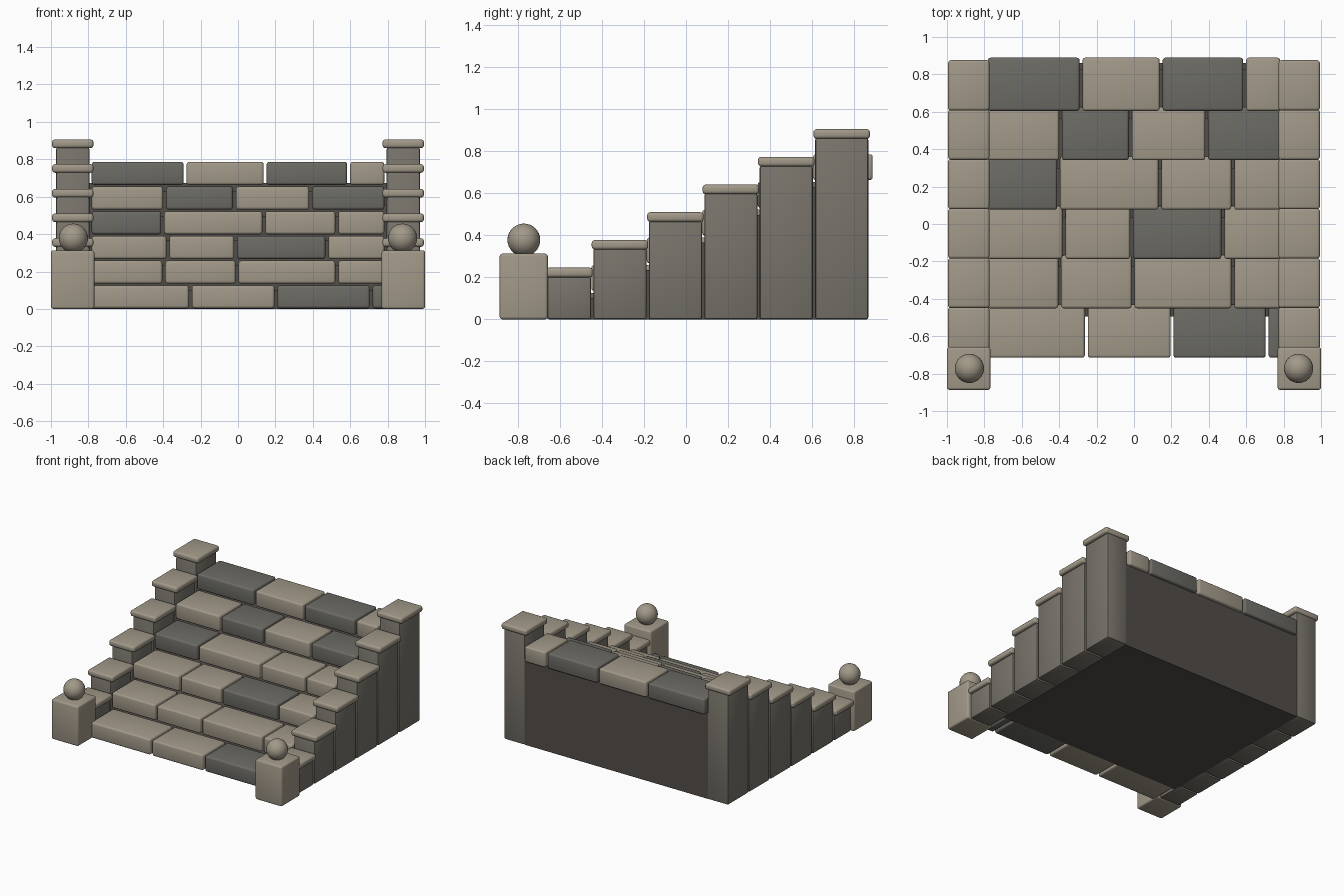
import bpy, bmesh, math

if "Cube" in bpy.data.objects:
    bpy.data.objects.remove(bpy.data.objects["Cube"])


def material(name, rgb):
    m = bpy.data.materials.new(name)
    m.diffuse_color = (*rgb, 1)
    m.use_nodes = True
    m.node_tree.nodes["Principled BSDF"].inputs["Base Color"].default_value = m.diffuse_color
    return m


LIGHT = material("light sandstone", (0.36, 0.32, 0.25))
DARK = material("dark grey stone", (0.15, 0.147, 0.13))
WALL = material("wall stone", (0.19, 0.175, 0.148))
CORE = material("dark core", (0.085, 0.074, 0.066))


def smooth(ob):
    bpy.ops.object.select_all(action='DESELECT')
    bpy.context.view_layer.objects.active = ob
    ob.select_set(True)
    bpy.ops.object.shade_smooth_by_angle(angle=math.radians(40))


def block(name, xs, ys, zs, mat, bevel=0.014, segments=3):
    """Rounded stone block filling the given ranges."""
    bm = bmesh.new()
    bmesh.ops.create_cube(bm, size=1)
    for v in bm.verts:
        v.co = [r[0] if c < 0 else r[1] for c, r in zip(v.co, (xs, ys, zs))]
    bmesh.ops.bevel(bm, geom=bm.edges[:], offset=bevel, segments=segments,
                    profile=0.5, affect='EDGES')
    me = bpy.data.meshes.new(name)
    bm.to_mesh(me)
    bm.free()
    me.materials.append(mat)
    ob = bpy.data.objects.new(name, me)
    bpy.context.collection.objects.link(ob)
    smooth(ob)
    return ob


PITCH = 0.264
FRONT = -0.715
RISE = 0.132

# Step stones: joint positions across each row, and which stones are dark
rows = [
    ((-0.255, 0.203, 0.712), (2, 3)),
    ((-0.397, -0.005, 0.528), ()),
    ((-0.375, -0.013, 0.475), (2,)),
    ((-0.403, 0.138, 0.528), (0,)),
    ((-0.393, -0.02, 0.388), (1, 3)),
    ((-0.283, 0.145, 0.592), (0, 2)),
]
for i, (joints, dark) in enumerate(rows):
    y = FRONT + i * PITCH
    edges = (-0.79, *joints, 0.79)
    for k in range(4):
        block(f"step_{i + 1}_stone_{k + 1}",
              (edges[k] + 0.008, edges[k + 1] - 0.008), (y, y + 0.284),
              (i * RISE + 0.003, i * RISE + 0.126),
              DARK if k in dark else LIGHT)

# Stepped core beneath the stones
back = 0.862
profile = [(back, 0)]
profile.append((FRONT + 0.22, 0))
for i in range(5):
    y, z = FRONT + i * PITCH + 0.22, (i + 1) * RISE - 0.03
    profile += [(y, z), (y + PITCH, z)]
profile += [(FRONT + 5 * PITCH + 0.22, 0.672), (back, 0.672)]
bm = bmesh.new()
face = bm.faces.new([bm.verts.new((-0.8, y, z)) for y, z in profile])
ext = bmesh.ops.extrude_face_region(bm, geom=[face])
bmesh.ops.translate(bm, vec=(1.6, 0, 0),
                    verts=[g for g in ext["geom"] if isinstance(g, bmesh.types.BMVert)])
bmesh.ops.recalc_face_normals(bm, faces=bm.faces[:])
me = bpy.data.meshes.new("stair_core")
bm.to_mesh(me)
bm.free()
me.materials.append(CORE)
bpy.context.collection.objects.link(bpy.data.objects.new("stair_core", me))

# Side walls: stepped pillars with caps, end posts and balls
for side, s in (("left", -1), ("right", 1)):
    def span(a, b):
        return tuple(sorted((s * a, s * b)))

    for i in range(6):
        y0 = -0.71 + i * PITCH if i else -0.665
        y1 = -0.446 + i * PITCH
        top = 0.246 + i * RISE
        block(f"{side}_pillar_{i + 1}", span(0.795, 0.972), (y0 + 0.005, y1 - 0.006),
              (0, top - 0.042), WALL, 0.01, 2)
        block(f"{side}_cap_{i + 1}", span(0.773, 0.994), (y0 - 0.003, y1 + 0.002),
              (top - 0.046, top), LIGHT, 0.015)

    block(f"{side}_end_post", span(0.768, 1.0), (-0.887, -0.658), (0, 0.313), LIGHT, 0.013)
    bpy.ops.mesh.primitive_uv_sphere_add(segments=32, ring_count=16, radius=0.078,
                                         location=(s * 0.88, -0.772, 0.378))
    ball = bpy.context.object
    ball.name = f"{side}_ball"
    ball.data.materials.append(LIGHT)
    smooth(ball)
